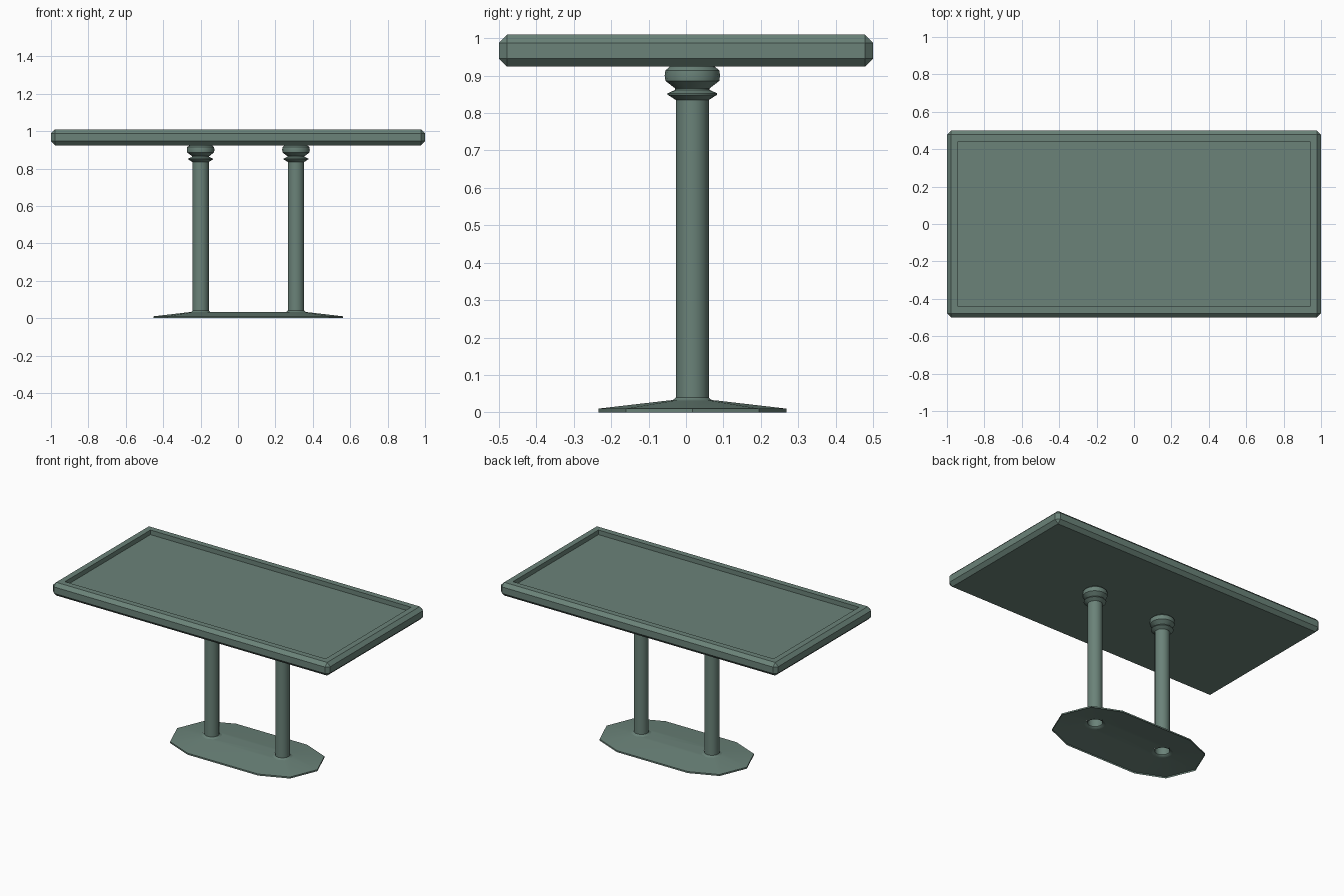
import bpy, bmesh, math
from mathutils import Matrix

cube = bpy.data.objects.get("Cube")
if cube:
    bpy.data.objects.remove(cube, do_unlink=True)

# Single paint colour
COLOR = (0.145, 0.225, 0.19, 1)
paint = bpy.data.materials.new("grey_green")
paint.use_nodes = True
paint.diffuse_color = COLOR
paint.node_tree.nodes["Principled BSDF"].inputs["Base Color"].default_value = COLOR

CX, CY, HALF = 0.055, 0.017, 0.255   # pedestal centre, half post spacing


def add_object(name, bm, smooth_angle=None):
    mesh = bpy.data.meshes.new(name)
    bm.to_mesh(mesh)
    bm.free()
    mesh.materials.append(paint)
    obj = bpy.data.objects.new(name, mesh)
    bpy.context.collection.objects.link(obj)
    if smooth_angle:
        bpy.ops.object.select_all(action='DESELECT')
        obj.select_set(True)
        bpy.context.view_layer.objects.active = obj
        bpy.ops.object.shade_smooth_by_angle(angle=math.radians(smooth_angle))
    return obj


# Table top: chamfered slab with a sunken panel inside a raised rim
bm = bmesh.new()
bmesh.ops.create_cube(bm, size=1, matrix=Matrix.Translation((0, 0, 0.967))
                      @ Matrix.Diagonal((2, 1, 0.086, 1)))
bmesh.ops.bevel(bm, geom=bm.edges[:], offset=0.022, segments=1, affect='EDGES')
top = max(bm.faces, key=lambda f: f.calc_center_median().z)
bmesh.ops.inset_region(bm, faces=[top], thickness=0.053)
walls = bmesh.ops.extrude_discrete_faces(bm, faces=[top])["faces"]
bmesh.ops.translate(bm, verts=walls[0].verts[:], vec=(0, 0, -0.03))
add_object("table_top", bm)

# Posts: lathed tube with flared foot, collar ring and bulb capital
PROFILE = [(0.062, 0.031), (0.05, 0.034), (0.044, 0.04), (0.044, 0.835),
           (0.066, 0.849), (0.066, 0.853), (0.046, 0.862), (0.046, 0.866),
           (0.072, 0.886), (0.074, 0.9), (0.072, 0.914), (0.058, 0.926)]


def post(name, x, sides=16):
    bm = bmesh.new()
    rings = [[bm.verts.new((x + r * math.cos(2 * math.pi * i / sides),
                            CY + r * math.sin(2 * math.pi * i / sides), z))
              for i in range(sides)] for r, z in PROFILE]
    for low, high in zip(rings, rings[1:]):
        for i in range(sides):
            j = (i + 1) % sides
            bm.faces.new((low[i], low[j], high[j], high[i]))
    add_object(name, bm, 40)


post("left_post", CX + HALF)
post("right_post", CX - HALF)

# Foot plate: hollow shell stretched between two octagons, pierced at the posts
bm = bmesh.new()


def ring(radius, z, side, steps):
    return [bm.verts.new((CX + side * (HALF + radius * math.cos(k * math.pi / 4)),
                          CY + side * radius * math.sin(k * math.pi / 4), z))
            for k in steps]


def stadium(radius, z):
    return ring(radius, z, 1, range(-2, 3)) + ring(radius, z, -1, range(-2, 3))


loops = [stadium(0.251, 0), stadium(0.251, 0.01), stadium(0.062, 0.032)]
for low, high in zip(loops, loops[1:]):
    for i in range(10):
        j = (i + 1) % 10
        bm.faces.new((low[i], low[j], high[j], high[i]))
inner = loops[-1]
near = ring(0.062, 0.032, 1, range(3, 6))
far = ring(0.062, 0.032, -1, range(3, 6))
bm.faces.new([inner[0]] + near[::-1] + inner[4:6] + far[::-1] + [inner[9]])
bmesh.ops.recalc_face_normals(bm, faces=bm.faces[:])
if max(bm.faces, key=lambda f: f.calc_center_median().z).normal.z < 0:
    bmesh.ops.reverse_faces(bm, faces=bm.faces[:])
add_object("foot_plate", bm, 30)
